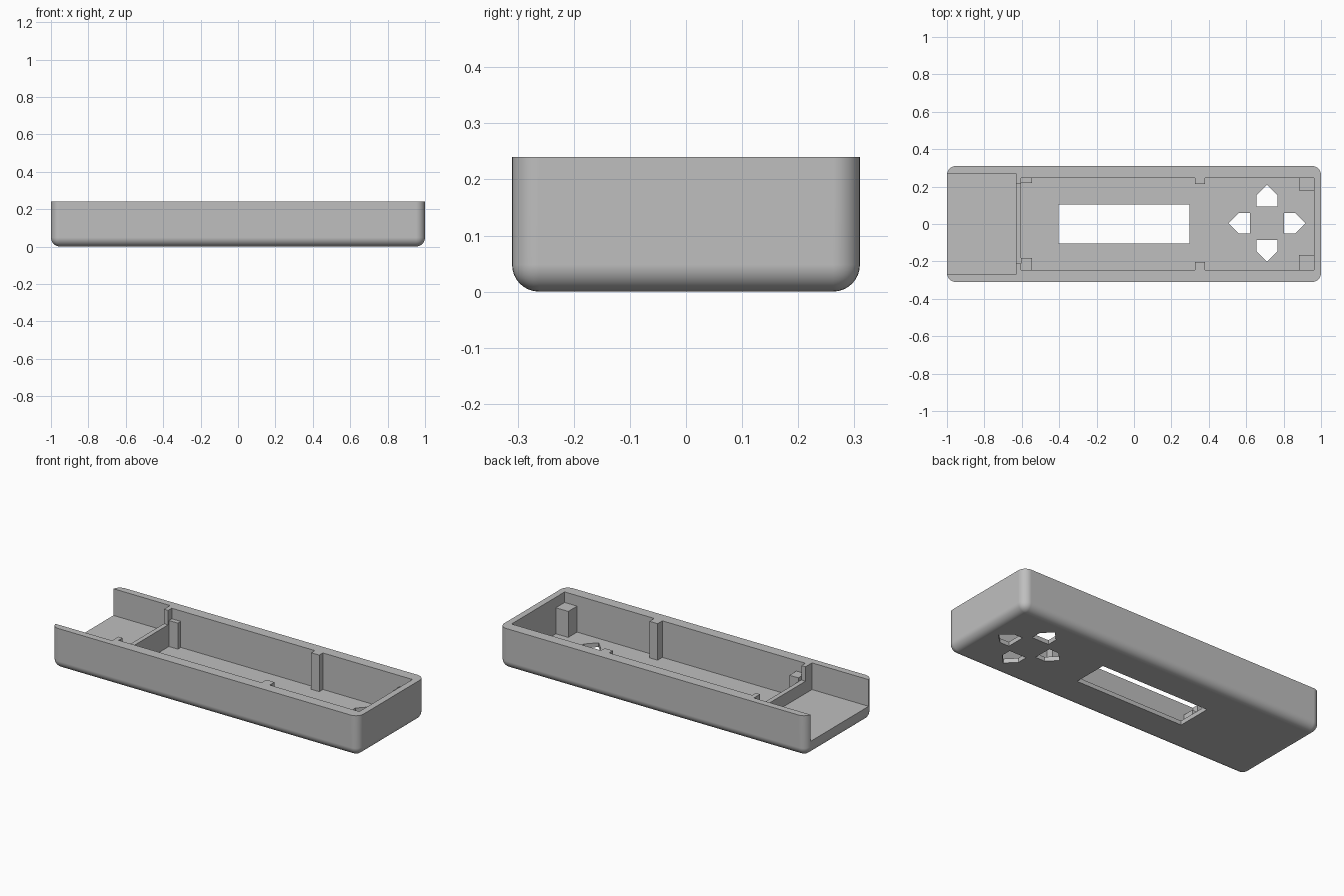
import bpy, bmesh
from mathutils import Matrix, Vector
from math import pi

cube = bpy.data.objects.get("Cube")
if cube:
    bpy.data.objects.remove(cube, do_unlink=True)

grey = bpy.data.materials.new("plain grey")
grey.use_nodes = True
grey.diffuse_color = (0.52, 0.52, 0.52, 1)
grey.node_tree.nodes["Principled BSDF"].inputs["Base Color"].default_value = grey.diffuse_color

HX, HY, TOP = 1.0, 0.31, 0.24      # outer half sizes and height
FLOOR, BAY_FLOOR = 0.025, 0.083    # floor levels
PX0, PX1, PY = -0.604, 0.963, 0.247  # main pocket
RADIUS = 0.048
ABOVE = TOP + 0.1


def make_object(name, bm):
    bmesh.ops.recalc_face_normals(bm, faces=bm.faces)
    mesh = bpy.data.meshes.new(name)
    bm.to_mesh(mesh)
    bm.free()
    mesh.materials.append(grey)
    obj = bpy.data.objects.new(name, mesh)
    bpy.context.collection.objects.link(obj)
    return obj


def prism(name, outline, z0, z1):
    bm = bmesh.new()
    face = bm.faces.new([bm.verts.new((x, y, z0)) for x, y in outline])
    ext = bmesh.ops.extrude_face_region(bm, geom=[face])
    verts = [g for g in ext["geom"] if isinstance(g, bmesh.types.BMVert)]
    bmesh.ops.translate(bm, verts=verts, vec=(0, 0, z1 - z0))
    return make_object(name, bm)


def rect(x0, x1, y0, y1):
    return [(x0, y0), (x1, y0), (x1, y1), (x0, y1)]


def activate(obj):
    bpy.ops.object.select_all(action='DESELECT')
    obj.select_set(True)
    bpy.context.view_layer.objects.active = obj


def cut(target, outline, z0, z1):
    cutter = prism("cutter", outline, z0, z1)
    cutter.hide_render = True
    mod = target.modifiers.new("cut", 'BOOLEAN')
    mod.operation = 'DIFFERENCE'
    mod.solver = 'EXACT'
    mod.object = cutter
    activate(target)
    bpy.ops.object.modifier_apply(modifier=mod.name)
    bpy.data.objects.remove(cutter, do_unlink=True)


# Outer shell: block with rounded upright and bottom edges
bm = bmesh.new()
bmesh.ops.create_cube(bm, size=1)
bmesh.ops.scale(bm, verts=bm.verts, vec=(2 * HX, 2 * HY, TOP))
bmesh.ops.translate(bm, verts=bm.verts, vec=(0, 0, TOP / 2))
rounded = [e for e in bm.edges if min(v.co.z for v in e.verts) < 0.01]
bmesh.ops.bevel(bm, geom=rounded, offset=RADIUS, segments=8, profile=0.5, affect='EDGES')
shell = make_object("case_shell", bm)

# Main pocket, its outline stepping around the two full-height ribs
RX0, RX1 = 0.327, 0.38
pocket = [(PX0, -PY), (RX0, -PY), (RX0, -0.203), (RX1, -0.203), (RX1, -PY), (PX1, -PY),
          (PX1, PY), (RX1, PY), (RX1, 0.213), (RX0, 0.213), (RX0, PY), (PX0, PY)]
cut(shell, pocket, FLOOR, ABOVE)

# Shallow bay, open at the end, and the lowered divider between bay and pocket
cut(shell, rect(-1.1, -0.631, -0.27, 0.27), BAY_FLOOR, ABOVE)
cut(shell, rect(-0.66, PX0 + 0.02, -0.21, 0.213), 0.155, ABOVE)

# Screen window
cut(shell, rect(-0.404, 0.297, -0.103, 0.104), -0.1, FLOOR + 0.02)

# Four arrow-shaped button holes around a centre
arrow = [(0.09, -0.055), (0.15, -0.055), (0.207, 0), (0.15, 0.055), (0.09, 0.055)]
centre = Vector((0.711, 0.004))
for i in range(4):
    turn = Matrix.Rotation(i * pi / 2, 2)
    cut(shell, [centre + turn @ Vector(p) for p in arrow], -0.1, FLOOR + 0.02)

# Smooth rounded edges, crisp everywhere else
activate(shell)
bpy.ops.object.shade_smooth_by_angle(angle=0.5)
normals = shell.modifiers.new("weighted normals", 'WEIGHTED_NORMAL')
normals.keep_sharp = True

# Support posts in the pocket corners
posts = {
    "rear_right_post": rect(PX0, -0.546, 0.22, PY),
    "front_right_post": rect(PX0, -0.546, -PY, -0.182),
    "rear_left_post": rect(0.882, PX1, 0.18, PY),
    "front_left_post": rect(0.882, PX1, -PY, -0.165),
}
for name, outline in posts.items():
    prism(name, outline, FLOOR, 0.178)
